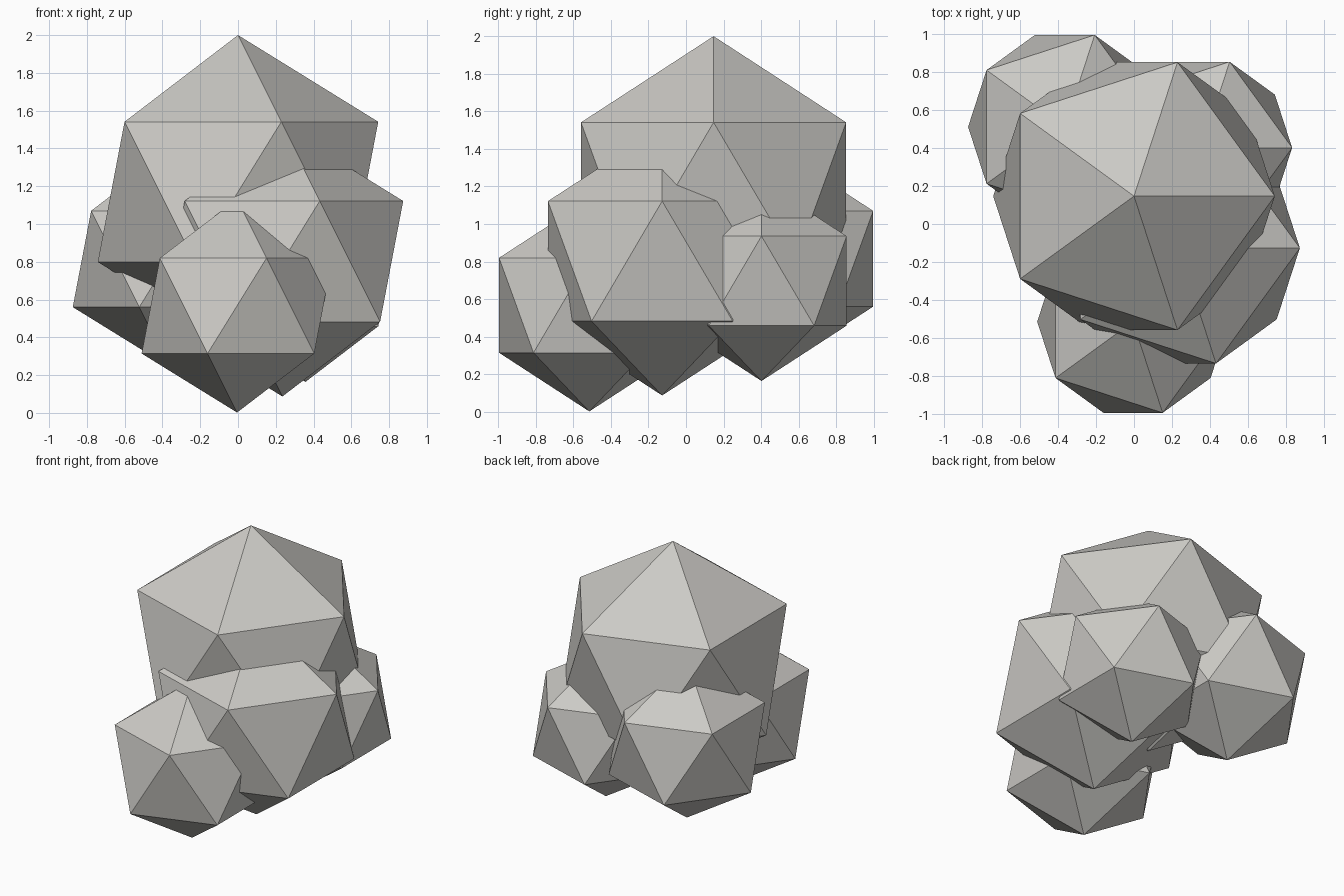
import bpy

cube = bpy.data.objects.get("Cube")
if cube:
    bpy.data.objects.remove(cube, do_unlink=True)

# Single stone colour
stone = bpy.data.materials.new("stone_grey")
stone.use_nodes = True
colour = (0.60, 0.59, 0.56, 1.0)
stone.diffuse_color = colour
bsdf = next(n for n in stone.node_tree.nodes if n.type == 'BSDF_PRINCIPLED')
bsdf.inputs["Base Color"].default_value = colour
bsdf.inputs["Roughness"].default_value = 0.9


def boulder(name, radius, centre):
    """Flat-faced twenty-sided boulder."""
    bpy.ops.mesh.primitive_ico_sphere_add(subdivisions=1, radius=radius, location=centre)
    obj = bpy.context.object
    obj.name = obj.data.name = name
    obj.data.materials.append(stone)
    bpy.ops.object.shade_flat()
    return obj


# Large top boulder resting on a cluster of smaller ones
boulder("top_boulder", 0.83, (0.0, 0.147, 1.17))
boulder("middle_boulder", 0.715, (0.235, -0.127, 0.802))
boulder("front_boulder", 0.565, (-0.005, -0.515, 0.567))
boulder("back_right_boulder", 0.57, (-0.365, 0.512, 0.815))
boulder("back_left_boulder", 0.533, (0.357, 0.402, 0.697))
